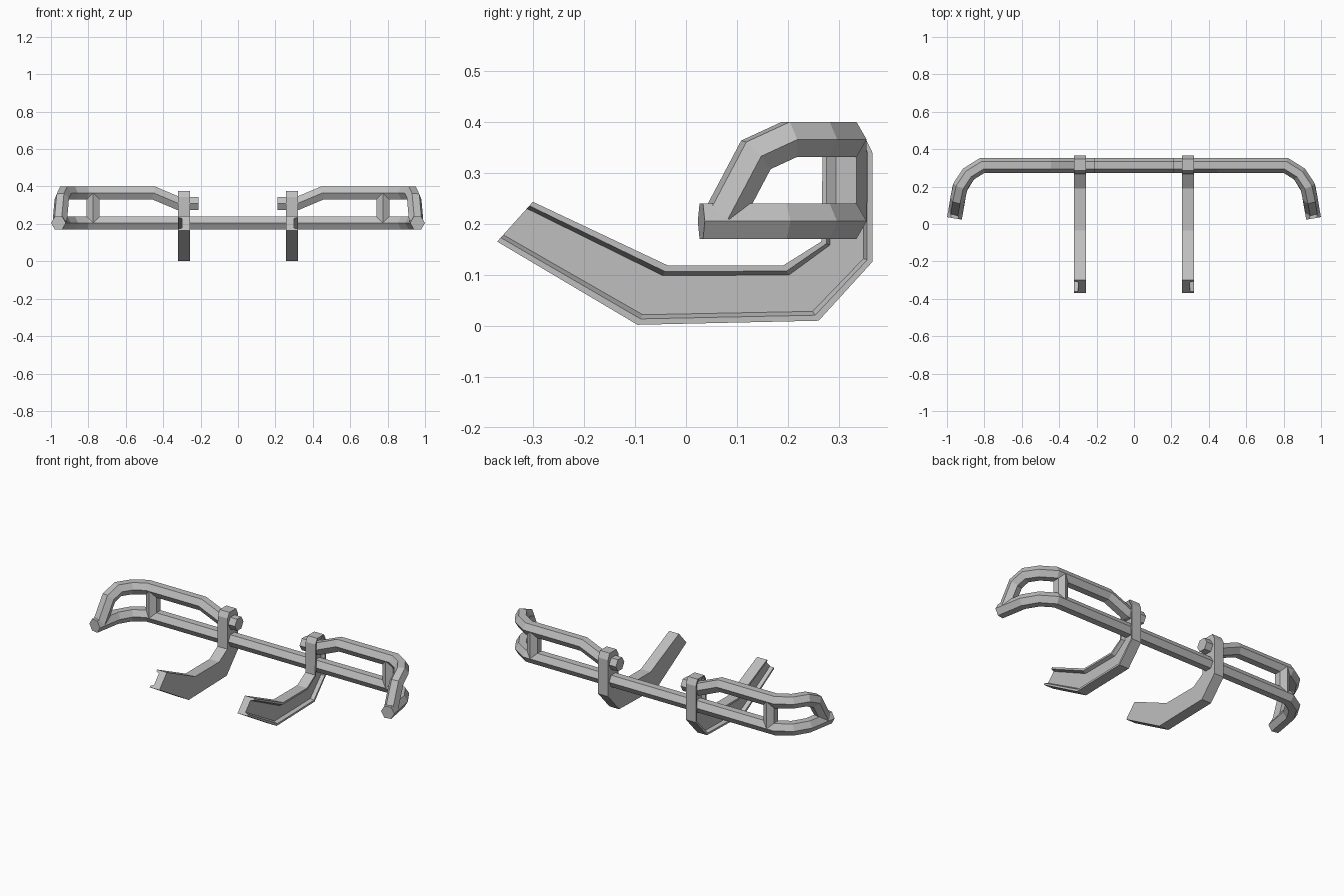
import bpy, bmesh, math
from mathutils import Vector

cube = bpy.data.objects.get("Cube")
if cube:
    bpy.data.objects.remove(cube)

metal = bpy.data.materials.new("light_grey_metal")
metal.use_nodes = True
GREY = (0.52, 0.52, 0.52, 1)
metal.diffuse_color = GREY
metal.node_tree.nodes["Principled BSDF"].inputs["Base Color"].default_value = GREY


def loft(name, rings):
    """Skin a list of equal-length point rings and cap both ends."""
    bm = bmesh.new()
    loops = [[bm.verts.new(p) for p in ring] for ring in rings]
    n = len(loops[0])
    for a, b in zip(loops, loops[1:]):
        for i in range(n):
            j = (i + 1) % n
            bm.faces.new((a[i], a[j], b[j], b[i]))
    bm.faces.new(loops[0])
    bm.faces.new(loops[-1])
    bmesh.ops.remove_doubles(bm, verts=bm.verts, dist=0.0001)
    bmesh.ops.recalc_face_normals(bm, faces=bm.faces)
    mesh = bpy.data.meshes.new(name)
    bm.to_mesh(mesh)
    bm.free()
    mesh.materials.append(metal)
    obj = bpy.data.objects.new(name, mesh)
    bpy.context.collection.objects.link(obj)
    return obj


def hex_tube(name, path, corner_axis, radius=0.04):
    """Sweep a hexagon along a path with mitred bends."""
    pts = [Vector(p) for p in path]
    dirs = [(b - a).normalized() for a, b in zip(pts, pts[1:])]
    side = Vector(corner_axis)
    side = (side - dirs[0] * side.dot(dirs[0])).normalized()
    up = dirs[0].cross(side)
    angles = [math.pi * k / 3 for k in range(6)]
    rings = [[pts[0] + radius * (side * math.cos(a) + up * math.sin(a)) for a in angles]]
    for i, d in enumerate(dirs):
        normal = d + dirs[i + 1] if i + 1 < len(dirs) else d
        end = pts[i + 1]
        rings.append([p + d * ((end - p).dot(normal) / d.dot(normal)) for p in rings[-1]])
    return loft(name, rings)


Y_BAR, Z_LOW, Z_HIGH, Z_STUB = 0.314, 0.205, 0.365, 0.308

# Full-width lower bar, wrapping forward at both ends
half = [(0.81, Y_BAR, Z_LOW), (0.885, 0.267, Z_LOW), (0.932, 0.19, Z_LOW), (0.96, 0.03, Z_LOW)]
hex_tube("lower_bar", [(-x, y, z) for x, y, z in reversed(half)] + half, (0, 1, 0))

# Raised side hoop, from the bracket stub out and down to the lower bar end
hoop = [(0.212, Y_BAR, Z_STUB), (0.315, Y_BAR, Z_STUB), (0.45, Y_BAR, Z_HIGH),
        (0.81, Y_BAR, Z_HIGH), (0.885, 0.267, Z_HIGH), (0.928, 0.202, Z_HIGH),
        (0.942, 0.137, 0.335), (0.953, 0.072, 0.212)]

# Bracket stations: outer edge (y, z), inner edge (y, z), recess depth
stations = [((-0.37, 0.165), (-0.30, 0.243), 0.02),
            ((-0.095, 0.002), (-0.035, 0.118), 0.02),
            ((0.26, 0.01), (0.19, 0.118), 0.02),
            ((0.365, 0.125), (0.265, 0.165), 0.02),
            ((0.365, 0.34), (0.268, 0.345), 0.02),
            ((0.348, 0.375), (0.285, 0.375), 0.0)]
X_IN, X_OUT = 0.256, 0.32


def channel_ring(sign, outer, inner, depth):
    """C-shaped section, open on the outboard side."""
    o, i = Vector(outer), Vector(inner)
    web = X_OUT - depth
    section = [(X_IN, 0), (X_OUT, 0), (X_OUT, 0.1), (web, 0.17),
               (web, 0.83), (X_OUT, 0.9), (X_OUT, 1), (X_IN, 1)]
    return [(sign * x, *o.lerp(i, t)) for x, t in section]


for sign, label in ((1, "left"), (-1, "right")):
    hex_tube(label + "_hoop", [(sign * x, y, z) for x, y, z in hoop], (0, 1, 0))
    hex_tube(label + "_strut", [(sign * 0.775, Y_BAR, Z_LOW), (sign * 0.775, Y_BAR, Z_HIGH)], (0, 1, 0))
    loft(label + "_bracket", [channel_ring(sign, *s) for s in stations])
